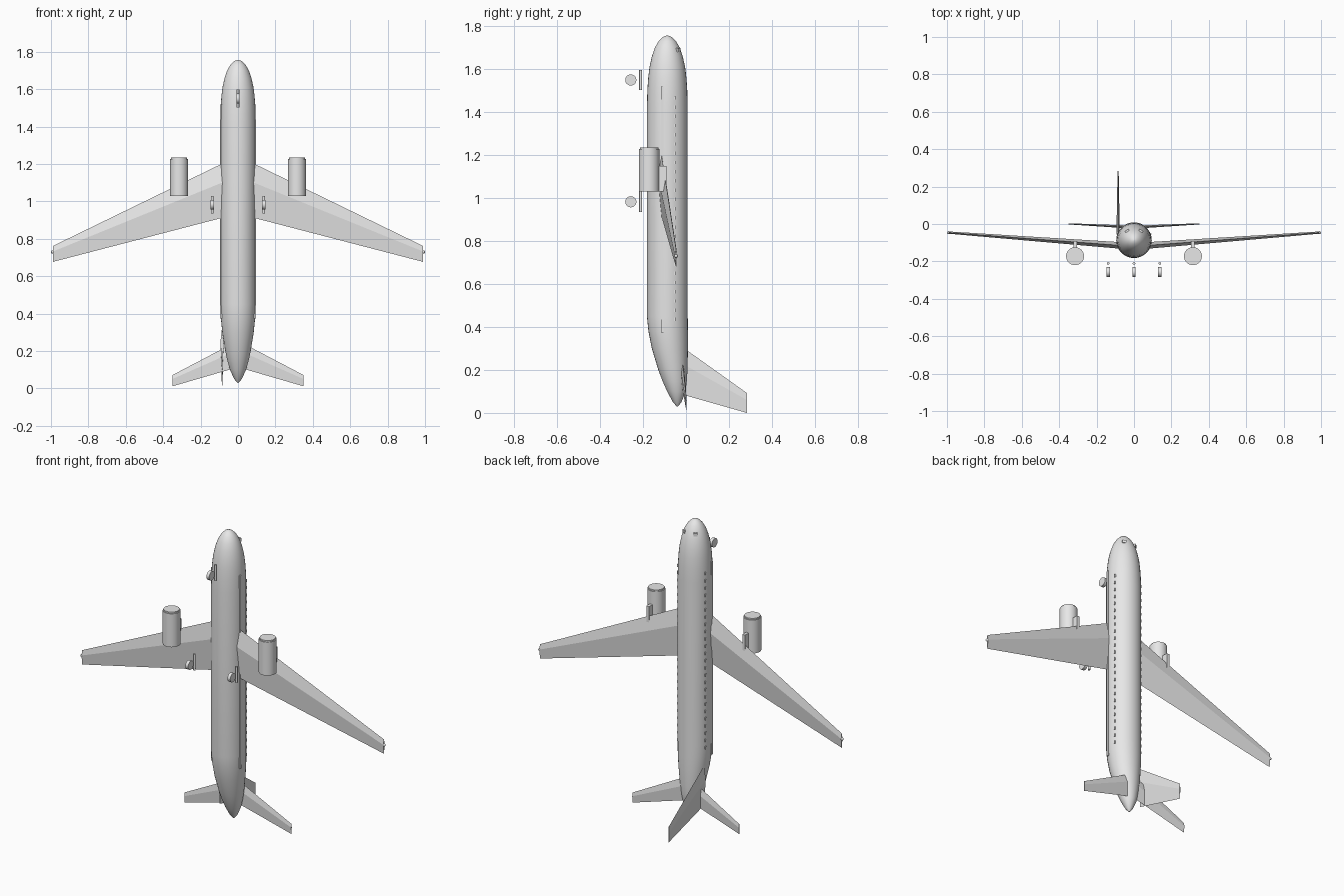
import bpy, bmesh, math
from mathutils import Vector, Matrix

if "Cube" in bpy.data.objects:
    bpy.data.objects.remove(bpy.data.objects["Cube"])

grey = bpy.data.materials.new("light_grey")
grey.use_nodes = True
COLOUR = (0.8, 0.8, 0.8, 1)
grey.diffuse_color = COLOUR
grey.node_tree.nodes["Principled BSDF"].inputs["Base Color"].default_value = COLOUR

SIDES = (("left", 1), ("right", -1))


def finish(name, bm, smooth=False):
    bmesh.ops.recalc_face_normals(bm, faces=bm.faces)
    mesh = bpy.data.meshes.new(name)
    bm.to_mesh(mesh)
    bm.free()
    mesh.materials.append(grey)
    ob = bpy.data.objects.new(name, mesh)
    bpy.context.collection.objects.link(ob)
    if smooth:
        bpy.ops.object.select_all(action="DESELECT")
        ob.select_set(True)
        bpy.context.view_layer.objects.active = ob
        bpy.ops.object.shade_smooth_by_angle(angle=math.radians(35))
    return ob


def loft(bm, rings):
    """Skin a row of closed rings and cap both ends."""
    rows = [[bm.verts.new(p) for p in ring] for ring in rings]
    n = len(rows[0])
    for a, b in zip(rows, rows[1:]):
        for i in range(n):
            j = (i + 1) % n
            bm.faces.new((a[i], a[j], b[j], b[i]))
    bm.faces.new(rows[0])
    bm.faces.new(rows[-1])


def add_box(bm, centre, size, turn=0):
    m = Matrix.Translation(centre) @ Matrix.Rotation(turn, 4, "Z") @ Matrix.Diagonal((*size, 1))
    bmesh.ops.create_cube(bm, size=1, matrix=m)


def add_cylinder(bm, centre, radius, depth, axis="Z", top=None, segments=24):
    turn = Matrix.Rotation(math.pi / 2, 4, "Y") if axis == "X" else Matrix()
    bmesh.ops.create_cone(bm, cap_ends=True, segments=segments, radius1=radius,
                          radius2=radius if top is None else top, depth=depth,
                          matrix=Matrix.Translation(centre) @ turn)


def surface(name, root, tip, lead, trail, thick, across):
    """Tapered wing with a ridge on each face; lead and trail are z at root and tip."""
    bm = bmesh.new()
    rings = []
    for p, le, te, t in zip((root, tip), lead, trail, thick):
        base, off = Vector((*p, 0)), Vector(across) * t / 2
        ridge = le + (te - le) * 0.35
        up = Vector((0, 0, 1))
        rings.append([base + up * le, base + up * ridge + off,
                      base + up * te, base + up * ridge - off])
    loft(bm, rings)
    return finish(name, bm)


# Fuselage: height, radius and centre depth of each ring
MID = -0.087
profile = [(0.03, 0.003, -0.040), (0.05, 0.020, -0.041), (0.10, 0.043, -0.045),
           (0.15, 0.057, -0.053), (0.20, 0.068, -0.061), (0.30, 0.084, -0.075),
           (0.38, 0.092, -0.083), (0.45, 0.095, MID), (1.42, 0.095, MID),
           (1.50, 0.093, MID), (1.56, 0.089, MID), (1.61, 0.083, MID),
           (1.66, 0.072, MID), (1.70, 0.058, MID), (1.73, 0.041, MID),
           (1.75, 0.021, MID), (1.757, 0.004, MID)]
bm = bmesh.new()
angles = [math.tau * i / 32 for i in range(32)]
loft(bm, [[(r * math.cos(a), y + r * math.sin(a), z) for a in angles] for z, r, y in profile])
finish("fuselage", bm, smooth=True)

for label, s in SIDES:
    # Wings and tailplane
    surface(label + "_wing", (s * 0.04, -0.117), (s * 0.99, -0.046),
            (1.224, 0.762), (0.924, 0.677), (0.036, 0.012), (0, 1, 0))
    surface(label + "_tailplane", (s * 0.02, -0.016), (s * 0.35, 0.001),
            (0.245, 0.072), (0.108, 0.012), (0.016, 0.006), (0, 1, 0))

    # Wingtip light
    bm = bmesh.new()
    bmesh.ops.create_uvsphere(bm, u_segments=12, v_segments=8, radius=0.008,
                              matrix=Matrix.Translation((s * 0.992, -0.046, 0.73)))
    finish(label + "_wingtip_light", bm, smooth=True)

    # Engine with intake ring and spinner
    bm = bmesh.new()
    ex, ey = s * 0.315, -0.172
    add_cylinder(bm, (ex, ey, 1.129), 0.048, 0.198, segments=32)
    add_cylinder(bm, (ex, ey, 1.232), 0.043, 0.008, segments=32)
    finish(label + "_engine", bm, smooth=True)

    bm = bmesh.new()
    add_box(bm, (ex, -0.113, 1.09), (0.018, 0.045, 0.12))
    finish(label + "_pylon", bm)

    # Side stripe
    bm = bmesh.new()
    add_box(bm, (s * 0.091, -0.11, 0.947), (0.009, 0.012, 1.145))
    finish(label + "_stripe", bm)

    # Cabin windows
    bm = bmesh.new()
    for i in range(25):
        add_box(bm, (s * 0.089, -0.053, 0.435 + i * 0.043), (0.010, 0.007, 0.016))
    finish(label + "_cabin_windows", bm)

    # Cockpit window
    bm = bmesh.new()
    add_box(bm, (s * 0.037, -0.037, 1.69), (0.022, 0.012, 0.018), -s * 0.6)
    finish(label + "_cockpit_window", bm)

# Fin, set to one side of the tail
surface("fin", (-0.085, -0.05), (-0.085, 0.283),
        (0.33, 0.093), (0.095, 0.0), (0.018, 0.006), (1, 0, 0))

# Landing gear
for label, x, z in (("nose", 0, 1.55), ("left", 0.138, 0.983), ("right", -0.138, 0.983)):
    bm = bmesh.new()
    add_cylinder(bm, (x, -0.211, z), 0.007, 0.095, segments=16)
    finish(label + "_gear_strut", bm, smooth=True)
    bm = bmesh.new()
    add_cylinder(bm, (x, -0.257, z), 0.026, 0.018, axis="X")
    finish(label + "_gear_wheel", bm, smooth=True)
